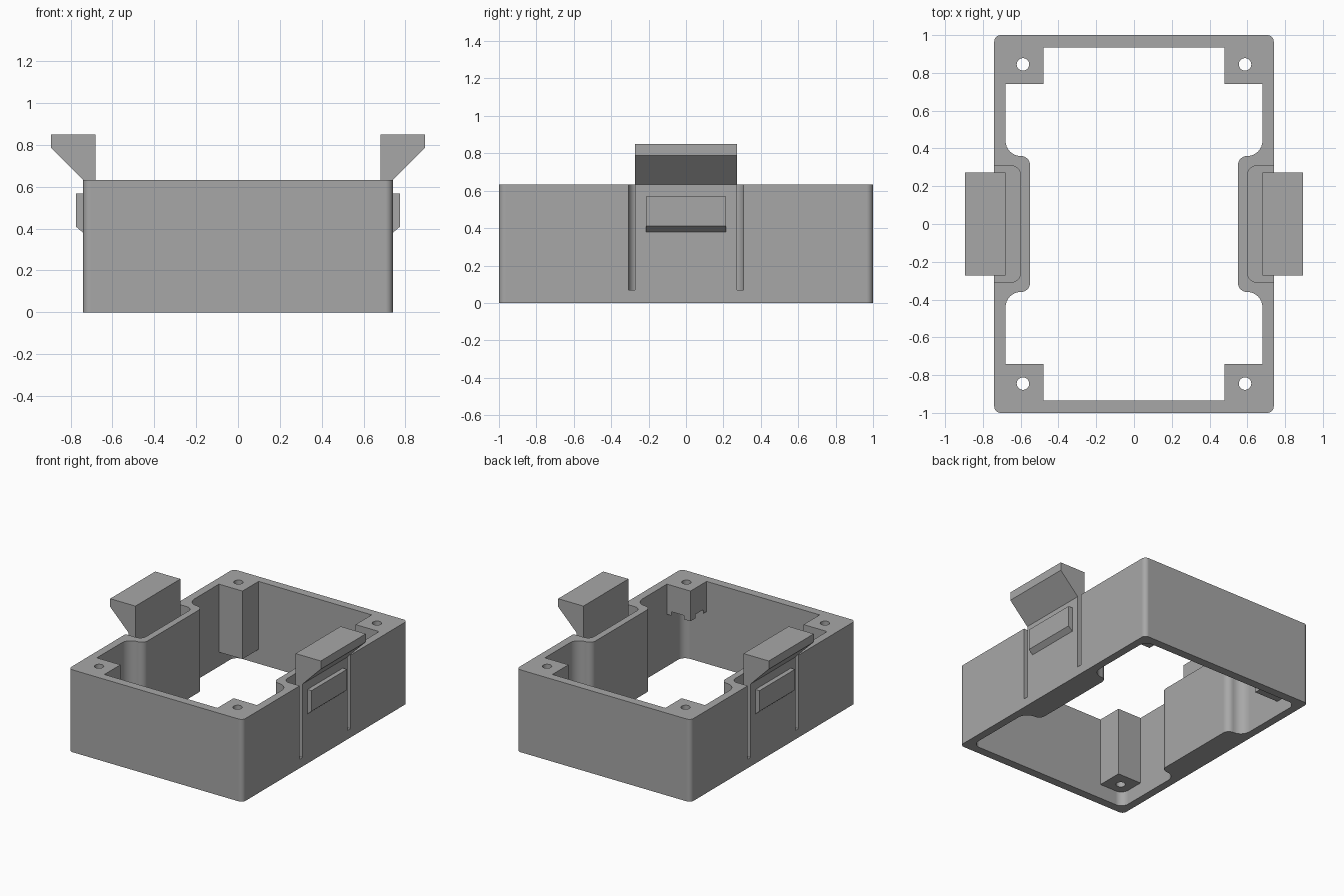
import bpy, bmesh, math
from mathutils import Vector

if "Cube" in bpy.data.objects:
    bpy.data.objects.remove(bpy.data.objects["Cube"])

H = 0.632      # wall height
FLOOR = 0.068  # clip pocket floor

grey = bpy.data.materials.new("dark_grey")
grey.diffuse_color = (0.39, 0.39, 0.39, 1)
grey.use_nodes = True
grey.node_tree.nodes["Principled BSDF"].inputs["Base Color"].default_value = grey.diffuse_color


def rounded(corners, seg=8):
    """Outline with each (x, y, radius) corner replaced by an arc."""
    out = []
    for i, (x, y, r) in enumerate(corners):
        p = Vector((x, y))
        if r == 0:
            out.append(p)
            continue
        a = (Vector(corners[i - 1][:2]) - p).normalized()
        b = (Vector(corners[(i + 1) % len(corners)][:2]) - p).normalized()
        c = p + (a + b) * r
        for k in range(seg + 1):
            t = k / seg * math.pi / 2
            out.append(c - b * r * math.cos(t) - a * r * math.sin(t))
    return out


def prism(name, outline, lo, hi, axis='Z'):
    """Extrude an outline along z, or an (x, z) outline along y."""
    bm = bmesh.new()

    def at(p, h):
        return (p[0], p[1], h) if axis == 'Z' else (p[0], h, p[1])
    n = len(outline)
    low = [bm.verts.new(at(p, lo)) for p in outline]
    top = [bm.verts.new(at(p, hi)) for p in outline]
    bm.faces.new(low)
    bm.faces.new(top)
    for i in range(n):
        j = (i + 1) % n
        bm.faces.new((low[i], low[j], top[j], top[i]))
    bmesh.ops.recalc_face_normals(bm, faces=bm.faces)
    me = bpy.data.meshes.new(name)
    bm.to_mesh(me)
    bm.free()
    me.materials.append(grey)
    ob = bpy.data.objects.new(name, me)
    bpy.context.collection.objects.link(ob)
    return ob


def rect(x0, x1, y0, y1, r=0.0):
    return rounded([(x0, y0, r), (x1, y0, r), (x1, y1, r), (x0, y1, r)])


def circle(x, y, r, n=32):
    return [(x + r * math.cos(2 * math.pi * i / n),
             y + r * math.sin(2 * math.pi * i / n)) for i in range(n)]


def boolean(ob, other, op='DIFFERENCE'):
    m = ob.modifiers.new("cut", 'BOOLEAN')
    m.operation, m.object, m.solver = op, other, 'EXACT'
    bpy.context.view_layer.objects.active = ob
    bpy.ops.object.modifier_apply(modifier=m.name)
    bpy.data.objects.remove(other)


def smooth(ob):
    """Smooth the rounded corners but keep the large faces flat."""
    bpy.ops.object.select_all(action='DESELECT')
    ob.select_set(True)
    bpy.context.view_layer.objects.active = ob
    bpy.ops.object.shade_smooth_by_angle(angle=math.radians(30))
    m = ob.modifiers.new("flat_sides", 'WEIGHTED_NORMAL')
    m.keep_sharp = True
    m.weight = 100


# frame wall: outer block minus an opening that bulges inward round each clip
frame = prism("frame", rect(-0.74, 0.74, -1, 1, 0.035), 0, H)
half = [(0.68, -0.935, 0.06), (0.68, -0.36, 0.08), (0.55, -0.36, 0.049),
        (0.55, 0.36, 0.049), (0.68, 0.36, 0.08), (0.68, 0.935, 0.06)]
opening = rounded(half + [(-x, -y, r) for x, y, r in half])
boolean(frame, prism("opening_cutter", opening, -0.1, H + 0.1))

# corner screw posts; the front right one is short, with a recess underneath
for sx in (1, -1):
    for sy in (1, -1):
        short = sx == 1 and sy == -1
        bottom = 0.4 if short else 0.11
        xs = sorted((sx * 0.48, sx * 0.70))
        ys = sorted((sy * 0.74, sy * 0.96))
        post = prism("screw_post", rect(*xs, *ys), bottom, H)
        cx, cy = sx * 0.588, sy * 0.845
        if short:
            boolean(post, prism("recess_cutter", circle(cx, cy, 0.118), 0.3, 0.43))
        boolean(frame, post, 'UNION')
        boolean(frame, prism("hole_cutter", circle(cx, cy, 0.033), -0.1, H + 0.1))

# pockets behind the clips, open to the outside
for s in (1, -1):
    pocket = rounded([(s * 0.6, -0.308, 0.05), (s * 0.8, -0.308, 0),
                      (s * 0.8, 0.308, 0), (s * 0.6, 0.308, 0.05)])
    boolean(frame, prism("pocket_cutter", pocket, FLOOR, H + 0.1))
smooth(frame)

# spring clips: tab with hooked head, plus a raised catch on the outer face
tab = [(0.68, FLOOR), (0.74, FLOOR), (0.74, H), (0.894, 0.787), (0.894, 0.85), (0.68, 0.85)]
catch = [(0.735, 0.38), (0.74, 0.38), (0.775, 0.41), (0.775, 0.568), (0.735, 0.568)]
for side, s in (("right", 1), ("left", -1)):
    prism(side + "_clip", [(s * x, z) for x, z in tab], -0.273, 0.273, 'Y')
    prism(side + "_catch", [(s * x, z) for x, z in catch], -0.215, 0.215, 'Y')
